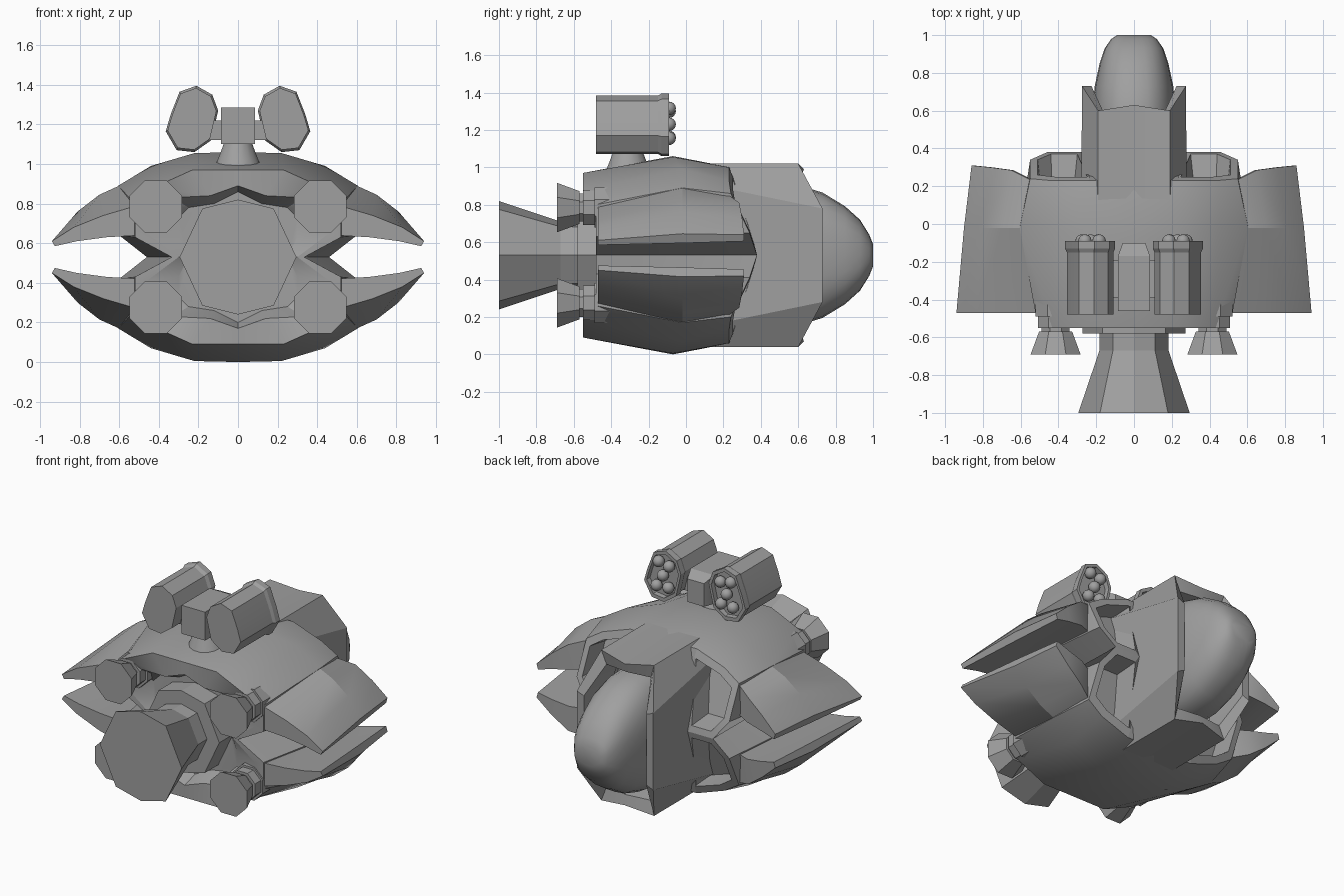
import bpy, bmesh, math
from mathutils import Matrix, Vector

if "Cube" in bpy.data.objects:
    bpy.data.objects.remove(bpy.data.objects["Cube"])

MID = 0.53  # height of the horizontal symmetry plane
grey = bpy.data.materials.new("hull grey")
grey.diffuse_color = (0.35, 0.35, 0.35, 1)
grey.use_nodes = True
grey.node_tree.nodes["Principled BSDF"].inputs["Base Color"].default_value = grey.diffuse_color


def finish(bm, name, mirror="", z=MID, smooth=25):
    """Mirror, clean and link a mesh."""
    for ax in mirror:
        i = "XYZ".index(ax)
        dup = bmesh.ops.duplicate(bm, geom=bm.verts[:] + bm.edges[:] + bm.faces[:])
        for v in dup["geom"]:
            if isinstance(v, bmesh.types.BMVert):
                v.co[i] *= -1
    bmesh.ops.remove_doubles(bm, verts=bm.verts, dist=0.0005)
    bmesh.ops.recalc_face_normals(bm, faces=bm.faces)
    me = bpy.data.meshes.new(name)
    bm.to_mesh(me)
    bm.free()
    me.materials.append(grey)
    ob = bpy.data.objects.new(name, me)
    ob.location.z = z
    bpy.context.collection.objects.link(ob)
    bpy.context.view_layer.objects.active = ob
    ob.select_set(True)
    bpy.ops.object.shade_smooth_by_angle(angle=math.radians(smooth))
    ob.select_set(False)
    return ob


def loft(bm, rings, closed=True, cap=(True, True)):
    """Bridge rings of equal point count."""
    vs = [[bm.verts.new(p) for p in r] for r in rings]
    n = len(rings[0])
    for a, b in zip(vs, vs[1:]):
        for i in range(n if closed else n - 1):
            j = (i + 1) % n
            bm.faces.new((a[i], a[j], b[j], b[i]))
    if cap[0]:
        bm.faces.new(vs[0])
    if cap[1]:
        bm.faces.new(vs[-1])


def shrink(pts, f, dy):
    c = sum((Vector(p) for p in pts), Vector()) / len(pts)
    return [c.lerp(Vector(p), f) + Vector((0, dy, 0)) for p in pts]


def ring(pts, y, s=1.0, cx=0, cz=0):
    return [(cx + x * s, y, cz + z * s) for x, z in pts]


def ngon(n, r, turn=0.5):
    return [(r * math.cos((i + turn) * math.tau / n), r * math.sin((i + turn) * math.tau / n)) for i in range(n)]


# hull: one quarter, from the rear recess to the front shoulder
bm = bmesh.new()
front = [(0, .24, .47), (.24, .23, .47), (.44, .23, .40), (.55, .24, .33), (.55, .34, .12), (.46, .38, 0)]
loft(bm, [
    [(0, -.44, .33), (.12, -.44, .27), (.25, -.44, .25), (.3, -.44, .2), (.3, -.44, .1), (.25, -.44, 0)],
    [(0, -.55, .36), (.14, -.55, .31), (.33, -.53, .30), (.46, -.48, .24), (.46, -.48, .12), (.3, -.48, 0)],
    [(0, -.55, .44), (.23, -.55, .44), (.43, -.55, .35), (.52, -.48, .27), (.52, -.48, .10), (.335, -.48, 0)],
    [(0, -.07, .53), (.22, -.07, .525), (.44, -.02, .46), (.605, -.02, .36), (.6, -.02, .11), (.35, -.02, 0)],
    front], closed=False, cap=(False, False))
for face in ([(0, -.44, 0), (0, -.44, .33), (.12, -.44, .27), (.25, -.44, .25), (.3, -.44, .2), (.3, -.44, .1), (.25, -.44, 0)],
             [(0, .24, .47), (.24, .23, .47), (.28, .38, 0), (0, .38, 0)]):
    bm.faces.new([bm.verts.new(p) for p in face])
# shoulder intakes sunk into the front
mouth = front[1:] + [(.28, .38, 0)]
inner = [(.235, .25, .42), (.42, .25, .36), (.51, .26, .30), (.51, .34, .13), (.44, .37, .04), (.3, .37, .04)]
loft(bm, [mouth, inner, shrink(inner, .85, -.14)], cap=(False, True))
finish(bm, "hull", "XZ")

# neck: faceted sleeve around the canopy
bm = bmesh.new()
loft(bm, [
    [(0, 0, .49), (.19, 0, .49), (.28, 0, .40), (.28, 0, 0)],
    [(0, .63, .46), (.19, .60, .49), (.275, .73, .25), (.275, .73, 0)],
    [(0, .61, .40), (.16, .59, .40), (.225, .73, .23), (.225, .73, 0)],
    [(0, .45, .38), (.16, .45, .38), (.22, .45, .23), (.22, .45, 0)]], closed=False, cap=(False, False))
finish(bm, "neck", "XZ")

# canopy: smooth rounded nose
bm = bmesh.new()
oval = []
for i in range(24):
    c, s = math.cos(i * math.tau / 24), math.sin(i * math.tau / 24)
    oval.append((math.copysign(abs(c) ** .8, c), math.copysign(abs(s) ** .8, s)))
loft(bm, [[(x * hx, y, z * hz) for x, z in oval] for y, hx, hz in (
    (.46, .22, .38), (.6, .22, .375), (.73, .208, .335), (.85, .182, .262),
    (.93, .155, .19), (.98, .12, .11), (1.0, .09, .06))])
finish(bm, "canopy", smooth=40)

# wings: four curved tapering blades
bm = bmesh.new()
stations = [  # front, middle, rear as (x, y, top); then underside heights
    ((.54, .23, .32), (.59, -.02, .365), (.51, -.47, .26), .11),
    ((.65, .285, .28), (.70, -.02, .315), (.68, -.47, .21), .10),
    ((.76, .30, .20), (.81, -.02, .23), (.83, -.47, .15), .08),
    ((.86, .31, .11), (.90, -.02, .115), (.94, -.47, .08), .055)]
loft(bm, [[f, m, r, (r[0] - .015, r[1], u), (m[0] - .015, m[1], u + .01), (f[0] - .01, f[1], u + .02)]
          for f, m, r, u in stations])
finish(bm, "wings", "XZ", smooth=20)

# main exhaust and its collar
bell = [(0, .29), (.18, .245), (.295, 0), (.18, -.245), (0, -.29), (-.18, -.245), (-.295, 0), (-.18, .245)]
bm = bmesh.new()
loft(bm, [ring(bell, -1), ring(bell, -.67, .62), ring(bell, -.5, .62)])
finish(bm, "main_exhaust", smooth=15)
bm = bmesh.new()
loft(bm, [ring(bell, -.58, .92), ring(bell, -.42, .92)])
finish(bm, "exhaust_collar", smooth=15)

# four small thrusters
bm = bmesh.new()
oct8 = ngon(8, 1)
loft(bm, [ring(oct8, y, r, .415, .255) for y, r in (
    (-.69, .143), (-.57, .095), (-.57, .08), (-.55, .08), (-.55, .1), (-.49, .1), (-.49, .115), (-.40, .115))])
finish(bm, "thrusters", "XZ", smooth=15)

# turret pedestal
bm = bmesh.new()
loft(bm, [[(x, z - .31, h) for x, z in ngon(16, r)] for h, r in ((.96, .13), (1.02, .105), (1.11, .07))])
finish(bm, "turret_base", z=0)

# turret block with a tapered front and side arms
bm = bmesh.new()
loft(bm, [[(-w, y, 1.10), (w, y, 1.10), (w, y, t), (-w, y, t)] for y, w, t in (
    (-.46, .085, 1.285), (-.17, .085, 1.285), (-.10, .06, 1.25))])
finish(bm, "turret_block", z=0)
bm = bmesh.new()
bmesh.ops.create_cube(bm, size=1, matrix=Matrix.Translation((0, -.29, 1.17)) @ Matrix.Diagonal((.32, .2, .10, 1)))
finish(bm, "turret_arms", z=0)

# launcher pods: leaning faceted barrels with a recessed rim
rim = [(-.02, .165), (.065, .135), (.11, .02), (.135, -.065), (.08, -.16), (-.01, -.17),
       (-.095, -.11), (-.13, .04), (-.10, .12)]
bm = bmesh.new()
loft(bm, [ring(rim, y, s, .23, 1.23) for y, s in (
    (-.48, .93), (-.15, .93), (-.13, 1), (-.09, 1), (-.09, .86), (-.12, .84))])
finish(bm, "launcher_pods", "X", z=0, smooth=15)

# warheads: five balls in each pod
bm = bmesh.new()
for dx, dz in ((-.045, .07), (.03, .085), (.0, 0), (-.04, -.07), (.045, -.075)):
    bmesh.ops.create_uvsphere(bm, u_segments=12, v_segments=8, radius=.036,
                              matrix=Matrix.Translation((.23 + dx, -.09, 1.23 + dz)))
finish(bm, "warheads", "X", z=0, smooth=60)
